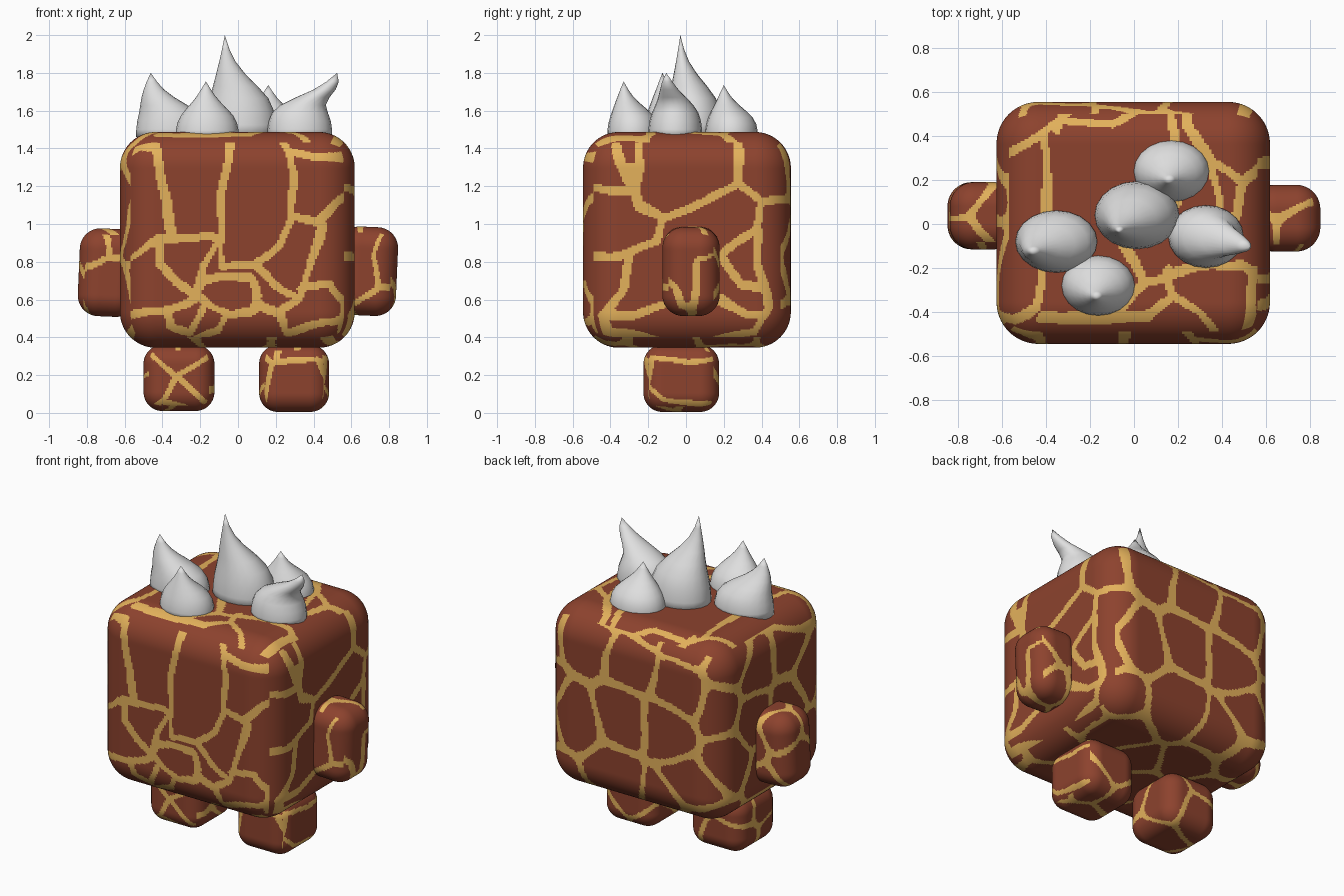
import bpy, bmesh, math, random
from mathutils import Vector, noise
from mathutils.kdtree import KDTree

if "Cube" in bpy.data.objects:
    bpy.data.objects.remove(bpy.data.objects["Cube"])

random.seed(7)


def material(name, rgb):
    m = bpy.data.materials.new(name)
    m.diffuse_color = (*rgb, 1)
    m.use_nodes = True
    m.node_tree.nodes["Principled BSDF"].inputs["Base Color"].default_value = m.diffuse_color
    return m


BROWN = material("brown_patch", (0.265, 0.055, 0.027))
TAN = material("tan_lines", (0.77, 0.44, 0.105))
GREY = material("pale_grey", (0.74, 0.74, 0.74))
SIDES = {(1, -1): "front", (0, 1): "right", (2, 1): "top"}


def add_object(name, bm, mats, loc=(0, 0, 0), tilt=0.0):
    mesh = bpy.data.meshes.new(name)
    bm.to_mesh(mesh)
    bm.free()
    for m in mats:
        mesh.materials.append(m)
    ob = bpy.data.objects.new(name, mesh)
    ob.location = loc
    ob.rotation_euler = (0, math.radians(tilt), 0)
    bpy.context.collection.objects.link(ob)
    for p in mesh.polygons:
        p.use_smooth = True
    return ob


def scatter(half, gap):
    """Scatter patch centres on the box faces, keeping them apart."""
    out = []
    area = [half[1] * half[2], half[0] * half[2], half[0] * half[1]]
    for _ in range(2500):
        p = Vector([random.uniform(-h, h) * 0.93 for h in half])
        axis = random.choices(range(3), area)[0]
        p[axis] = random.choice((-1, 1)) * half[axis]
        if all((p - q).length > gap for q in out):
            out.append(p)
    return out


def line_distance(u, v, paths):
    """Distance from a point to the nearest painted line."""
    best = 9.0
    for path in paths:
        for (ax, ay), (bx, by) in zip(path, path[1:]):
            dx, dy = bx - ax, by - ay
            t = max(0, min(1, ((u - ax) * dx + (v - ay) * dy) / (dx * dx + dy * dy)))
            best = min(best, math.hypot(u - ax - t * dx, v - ay - t * dy))
    return best


def patched_box(name, lo, hi, radius, cells, gap, line, lines, tilt=0.0):
    """Rounded box with brown patches separated by tan lines."""
    lo, hi = Vector(lo), Vector(hi)
    mid, half = (lo + hi) / 2, (hi - lo) / 2
    bm = bmesh.new()
    bmesh.ops.create_cube(bm, size=2)
    bmesh.ops.subdivide_edges(bm, edges=bm.edges[:], cuts=cells - 1, use_grid_fill=True)
    side = []
    for f in bm.faces:
        c = f.calc_center_median()
        axis = max(range(3), key=lambda i: abs(c[i]))
        side.append(SIDES.get((axis, 1 if c[axis] > 0 else -1)))
    for v in bm.verts:
        p = Vector([c * h for c, h in zip(v.co, half)])
        core = Vector([max(-h + radius, min(h - radius, c)) for c, h in zip(p, half)])
        v.co = core + (p - core).normalized() * radius

    pts = scatter(half, gap)
    tree = KDTree(len(pts))
    for i, p in enumerate(pts):
        tree.insert(p, i)
    tree.balance()
    for f, s in zip(bm.faces, side):
        c = f.calc_center_median()
        w = c + mid
        q = c + noise.noise_vector(w * 5) * gap * 0.09
        width = line * (1 + 0.5 * noise.noise(w * 4))
        if s in lines:
            q = q + mid
            u, v = {"front": (q.x, q.z), "right": (q.y, q.z), "top": (q.x, q.y)}[s]
            edge = line_distance(u, v, lines[s])
        else:
            near = tree.find_n(q, 3)
            a, da = near[0][0], near[0][2]
            # lines widen where three patches meet
            width *= 1 + 0.8 * max(0, 1 - (near[2][2] - da) / (gap * 0.35))
            edge = min((d * d - da * da) / (2 * (b - a).length) for b, _, d in near[1:])
        f.material_index = 1 if edge < width else 0
    bmesh.ops.recalc_face_normals(bm, faces=bm.faces[:])
    return add_object(name, bm, (BROWN, TAN), mid, tilt)


# painted lines of the body
front = [
    [(-.62, 1.36), (-.52, 1.42), (-.43, 1.4), (-.4, 1.2), (-.36, .94)],
    [(-.62, .8), (-.42, .91), (-.3, .93), (-.17, .94), (-.08, .92)],
    [(-.05, 1.47), (-.07, 1.25), (-.1, 1.1), (-.08, .92), (-.08, .78)],
    [(-.08, .77), (.1, .78), (.2, .87), (.28, 1.04)],
    [(.2, 1.47), (.27, 1.38), (.3, 1.25), (.28, 1.05), (.43, 1.02), (.6, 1.17)],
    [(.27, 1.38), (.45, 1.35), (.6, 1.37)],
    [(.45, 1.01), (.38, .75), (.32, .6), (.2, .68), (.1, .77)],
    [(-.42, .9), (-.4, .78), (-.32, .7), (-.23, .63), (-.18, .78), (-.1, .9)],
    [(-.6, .52), (-.4, .53), (-.3, .57), (-.22, .62), (-.15, .56), (-.05, .52), (.08, .54),
     (.1, .62), (.07, .71), (-.1, .72), (-.2, .7)],
    [(-.38, .53), (-.36, .45), (-.25, .42), (-.2, .55)], [(-.07, .53), (-.1, .44), (-.22, .39)],
    [(.09, .58), (.22, .52), (.32, .6)], [(.23, .52), (.26, .42), (.4, .46), (.6, .5)],
    [(.33, .66), (.5, .68), (.56, .58), (.55, .42)]]
right = [
    [(-.38, 1.47), (-.33, 1.25), (-.25, 1.1), (-.1, 1.02), (.1, 1.12), (.26, 1.22), (.28, 1.47)],
    [(-.24, 1.47), (-.25, 1.3), (-.29, 1.18), (-.55, 1.2)], [(-.29, 1.3), (-.28, 1.15)],
    [(.26, 1.22), (.4, 1.12), (.55, 1.15)],
    [(.4, 1.12), (.37, 1.0), (.4, .75), (.44, .55), (.36, .42)],
    [(.37, .98), (.18, .82), (.29, .69), (.4, .68)],
    [(-.55, .82), (-.35, .83), (-.15, .9), (-.11, 1.02)],
    [(-.3, .84), (-.34, .66), (-.44, .52), (-.4, .42), (0, .36), (.36, .42)],
    [(-.43, .52), (-.28, .5), (-.1, .58)], [(.17, .6), (.3, .52), (.43, .52)]]
top = [
    [(-.6, .32), (-.42, .41), (-.34, .47), (-.1, .45), (.05, .54)],
    [(-.42, .4), (-.4, .2), (-.42, 0), (-.42, -.2), (-.45, -.38), (-.6, -.45)],
    [(-.36, .42), (-.33, .5), (-.25, .54)],
    [(.17, .55), (.2, .4), (.2, .1)], [(.25, .55), (.25, .45), (.34, .3), (.38, .1)],
    [(.35, .28), (.5, .19), (.6, .28)], [(.5, .19), (.45, .03)],
    [(-.42, -.42), (-.1, -.43), (.03, -.27), (.17, -.22), (.5, -.18), (.6, -.25)],
    [(.15, -.2), (.17, -.32), (.3, -.4), (.4, -.52)], [(.55, -.2), (.5, -.5)],
    [(-.1, -.43), (.05, -.42), (.17, -.33)], [(-.05, -.05), (.03, -.27)]]
patched_box("body", (-.625, -.545, .345), (.618, .555, 1.487), .19, 112, .27, .022,
            {"front": front, "right": right, "top": top})

# arms, both leaning slightly the same way
patched_box("left_arm", (-.843, -.115, .51), (-.53, .19, .975), .11, 38, .25, .016, {
    "front": [[(-.72, .97), (-.68, .83), (-.83, .75)], [(-.68, .82), (-.6, .83)]]}, 2.5)
patched_box("right_arm", (.53, -.125, .515), (.842, .178, .985), .11, 38, .25, .016, {
    "front": [[(.75, .98), (.72, .82), (.75, .67), (.62, .58)], [(.75, .67), (.84, .68)]],
    "right": [[(.17, .86), (.07, .82), (.05, .68), (.02, .56), (-.03, .58), (-.06, .68),
               (-.13, .74)]]}, 2.5)

# legs
patched_box("left_leg", (-.5, -.225, .01), (-.125, .175, .36), .1, 40, .25, .014, {
    "front": [[(-.46, .32), (-.32, .2), (-.4, .07), (-.45, .03)],
              [(-.14, .3), (-.32, .2), (-.16, .06)], [(-.4, .06), (-.25, .03)]]})
patched_box("right_leg", (.112, -.225, .005), (.482, .175, .36), .1, 40, .25, .015, {
    "front": [[(.12, .33), (.2, .26), (.4, .28), (.48, .26)], [(.2, .26), (.17, .15), (.13, .05)],
              [(.22, .26), (.22, .35)], [(.41, .28), (.46, .17), (.45, .05)]],
    "right": [[(-.22, .29), (-.1, .28), (.02, .26), (.17, .28)],
              [(-.18, .28), (-.2, .15), (-.1, .08), (.05, .05), (.15, .04)]]})

# spike profile: height fraction, width fraction, lean fraction
PROFILE = [(0, 1, 0), (.12, .99, 0), (.25, .93, .02), (.38, .79, .1), (.5, .58, .33),
           (.62, .36, .62), (.74, .19, .83), (.86, .08, .94)]


def spike(name, centre, radii, tip, lean=1.0, full=0.75, sides=20):
    bm = bmesh.new()
    base, rings = 1.46, []
    for t, w, s in PROFILE:
        k, w = s ** lean, w ** full
        cx = centre[0] + (tip[0] - centre[0]) * k
        cy = centre[1] + (tip[1] - centre[1]) * k
        rings.append([bm.verts.new((cx + radii[0] * w * math.cos(a), cy + radii[1] * w * math.sin(a),
                                    base + (tip[2] - base) * t))
                      for a in (2 * math.pi * i / sides for i in range(sides))])
    apex = bm.verts.new(tip)
    for i in range(sides):
        j = (i + 1) % sides
        for a, b in zip(rings, rings[1:]):
            bm.faces.new((a[i], a[j], b[j], b[i]))
        bm.faces.new((rings[-1][i], rings[-1][j], apex))
    bm.faces.new(rings[0][::-1])
    add_object(name, bm, (GREY,))


# head spikes
spike("centre_spike", (.013, .04), (.193, .155), (-.07, -.03, 2.0), full=.9)
spike("left_spike", (-.353, -.08), (.187, .142), (-.462, -.125, 1.8), lean=.9)
spike("front_spike", (-.163, -.28), (.167, .137), (-.17, -.33, 1.755))
spike("back_spike", (.17, .24), (.172, .14), (.16, .2, 1.735))
spike("right_spike", (.327, -.057), (.172, .143), (.525, -.105, 1.8), lean=2.2, full=.65)
